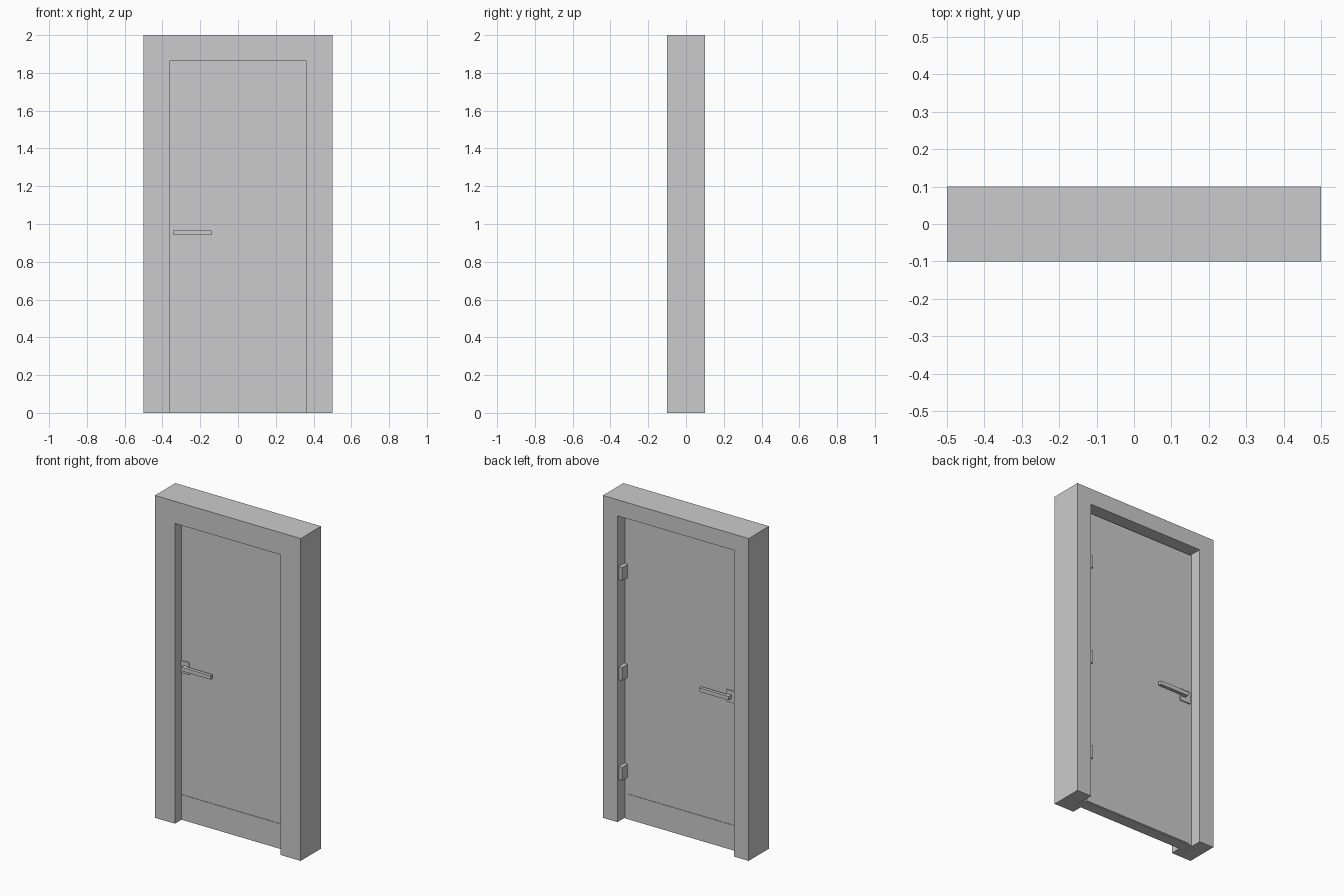
import bpy, bmesh

if "Cube" in bpy.data.objects:
    bpy.data.objects.remove(bpy.data.objects["Cube"])

# One flat grey for the whole model
grey = bpy.data.materials.new("plain_grey")
grey.diffuse_color = (0.6, 0.6, 0.6, 1.0)
grey.use_nodes = True
grey.node_tree.nodes["Principled BSDF"].inputs["Base Color"].default_value = grey.diffuse_color


def finish(name, bm):
    bmesh.ops.recalc_face_normals(bm, faces=bm.faces[:])
    mesh = bpy.data.meshes.new(name)
    bm.to_mesh(mesh)
    bm.free()
    mesh.materials.append(grey)
    obj = bpy.data.objects.new(name, mesh)
    bpy.context.collection.objects.link(obj)
    return obj


def box(name, x, y, z):
    """Box from (min, max) ranges on each axis."""
    bm = bmesh.new()
    bmesh.ops.create_cube(bm, size=1.0)
    for v in bm.verts:
        for i, (lo, hi) in enumerate((x, y, z)):
            v.co[i] = (lo + hi) / 2 + v.co[i] * (hi - lo)
    return finish(name, bm)


# Frame: rebated L-section (inset from the outer edge, y) swept around three sides
section = [(0, -0.1), (0.1375, -0.1), (0.1375, -0.035),
           (0.1, -0.035), (0.1, 0.1), (0, 0.1)]
bm = bmesh.new()
rings = []
for side, at_top in ((-1, False), (-1, True), (1, True), (1, False)):
    rings.append([bm.verts.new((side * (0.5 - d), y, 2 - d if at_top else 0))
                  for d, y in section])
n = len(section)
for a, b in zip(rings, rings[1:]):
    for i in range(n):
        j = (i + 1) % n
        bm.faces.new((a[i], a[j], b[j], b[i]))
bm.faces.new(rings[0])
bm.faces.new(rings[-1])
finish("door_frame", bm)

# Door leaf, closing against the rebate
box("door_leaf", (-0.395, 0.395), (-0.035, 0.035), (0.0, 1.888))

# Kick plates and handles on both faces
for side, label in ((-1, "front"), (1, "back")):
    def span(inner, outer):
        return tuple(sorted((side * inner, side * outer)))
    box("kick_plate_" + label, (-0.375, 0.375), span(0.034, 0.038), (0.005, 0.157))
    box("handle_plate_" + label, (-0.382, -0.307), span(0.034, 0.042), (0.915, 0.99))
    box("handle_neck_" + label, (-0.341, -0.317), span(0.04, 0.052), (0.942, 0.966))
    box("handle_lever_" + label, (-0.341, -0.139), span(0.05, 0.07), (0.942, 0.966))

# Three hinges on the back of the right jamb
for i, z in enumerate((0.30, 0.92, 1.54)):
    box("hinge_%d" % (i + 1), (0.376, 0.402), (0.033, 0.088), (z - 0.041, z + 0.041))
